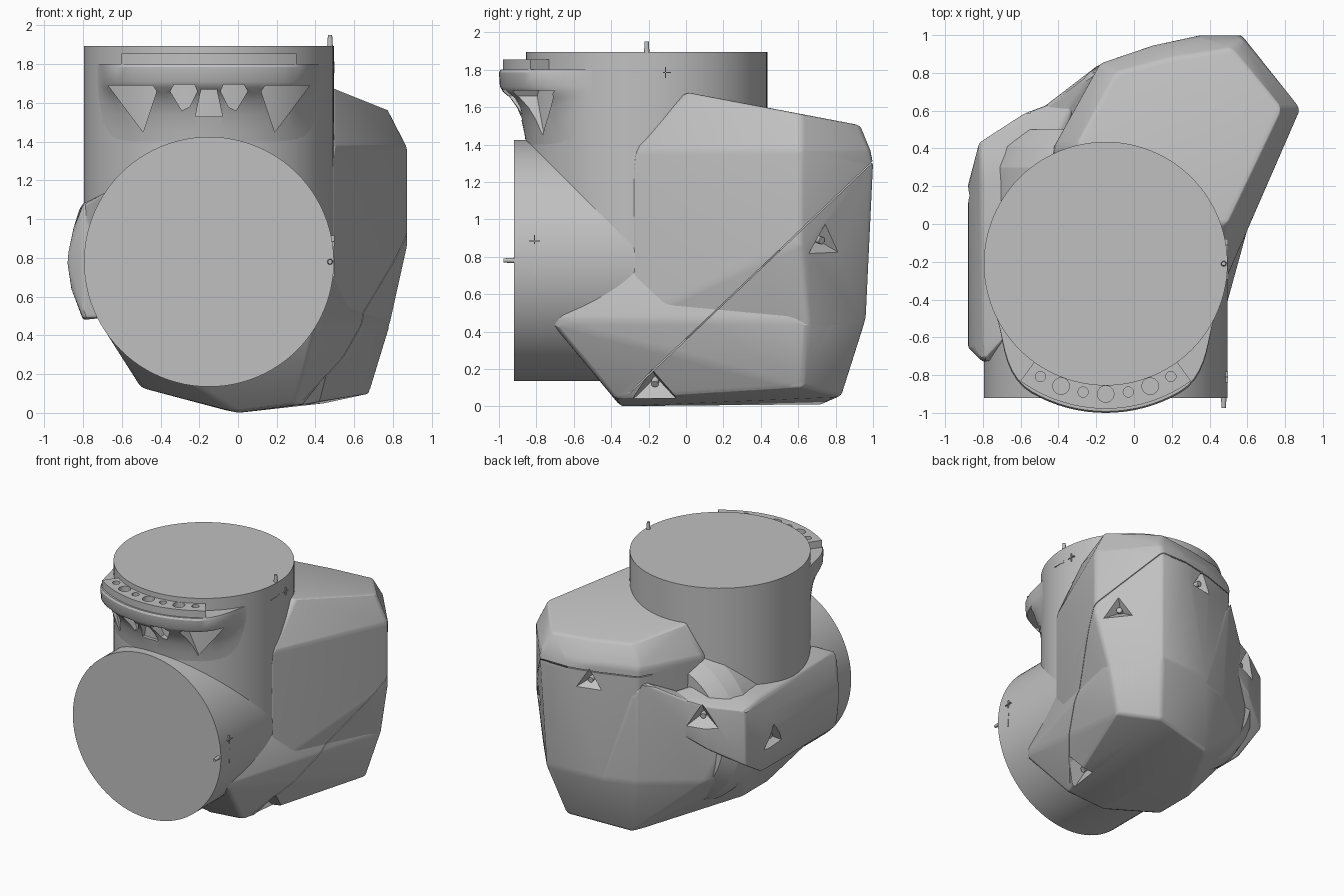
import bpy, bmesh
from math import sin, cos, pi, radians
from mathutils import Vector

if "Cube" in bpy.data.objects:
    bpy.data.objects.remove(bpy.data.objects["Cube"])

CX, CY, CZ, R = -0.15, -0.21, 0.78, 0.645   # shared joint centre and radius

grey = bpy.data.materials.new("plain_grey")
grey.use_nodes = True
grey.diffuse_color = (0.53, 0.53, 0.53, 1)
grey.node_tree.nodes["Principled BSDF"].inputs["Base Color"].default_value = (0.53, 0.53, 0.53, 1)


def finish(bm, name):
    bmesh.ops.recalc_face_normals(bm, faces=bm.faces)
    mesh = bpy.data.meshes.new(name)
    bm.to_mesh(mesh)
    bm.free()
    mesh.materials.append(grey)
    ob = bpy.data.objects.new(name, mesh)
    bpy.context.collection.objects.link(ob)
    return ob


def activate(ob):
    bpy.ops.object.select_all(action="DESELECT")
    ob.select_set(True)
    bpy.context.view_layer.objects.active = ob


def smooth(ob, angle=28):
    activate(ob)
    bpy.ops.object.shade_smooth_by_angle(angle=radians(angle))


def apply_mod(ob, kind, **settings):
    mod = ob.modifiers.new(kind.lower(), kind)
    for key, value in settings.items():
        setattr(mod, key, value)
    activate(ob)
    bpy.ops.object.modifier_apply(modifier=mod.name)


def add_cone(bm, a, b, r1, r2, n):
    a, b = Vector(a), Vector(b)
    mat = (b - a).to_track_quat("Z", "Y").to_matrix().to_4x4()
    mat.translation = (a + b) / 2
    bmesh.ops.create_cone(bm, cap_ends=True, segments=n, radius1=r1, radius2=r2,
                          depth=(b - a).length, matrix=mat)


def rod(name, a, b, r1, r2=None, n=96):
    bm = bmesh.new()
    add_cone(bm, a, b, r1, r1 if r2 is None else r2, n)
    ob = finish(bm, name)
    smooth(ob)
    return ob


def hull(name, points, bevel=0.025):
    bm = bmesh.new()
    verts = [bm.verts.new(p) for p in points]
    res = bmesh.ops.convex_hull(bm, input=verts)
    junk = {g for g in res["geom_interior"] + res["geom_unused"] if isinstance(g, bmesh.types.BMVert)}
    bmesh.ops.delete(bm, geom=list(junk), context="VERTS")
    bmesh.ops.dissolve_limit(bm, angle_limit=radians(2), verts=bm.verts, edges=bm.edges)
    ob = finish(bm, name)
    if bevel:
        apply_mod(ob, "BEVEL", width=bevel, segments=3, angle_limit=radians(12))
    return ob


def cut(ob, cutter):
    apply_mod(ob, "BOOLEAN", operation="DIFFERENCE", object=cutter, solver="EXACT")


# The two crossing joint barrels, the front one with a rounded rear shoulder
rod("upright_barrel", (CX, CY, 0.55), (CX, CY, 1.895), R)
rod("front_barrel", (CX, -0.92, CZ), (CX, 0.3, CZ), R)
rod("barrel_shoulder", (CX, 0.3, CZ), (CX, 0.41, CZ), R, 0.61)
rod("barrel_shoulder_end", (CX, 0.41, CZ), (CX, 0.5, CZ), 0.61, 0.52)

# Rear housing: sloped top, upright walls, tapered underside
top = [(x, y, 1.68 - 0.19 * y) for x, y in
       [(.49, 0), (.78, .61), (.52, .93), (.2, .88), (-.1, .8), (-.3, .42), (-.15, 0)]]
wall = [(x, y, 1.37) for x, y in
        [(.88, .61), (.57, .985), (.35, .985), (.1, .945), (-.18, .85), (-.43, .4), (-.3, 0),
         (.505, -.13), (.488, -.29)]]
middle = [(.88, .61, .87), (.57, 1.0, 1.3), (.35, 1.0, 1.3)]
crease = [(x, y, .46) for x, y in
          [(.79, .65), (.54, .96), (.1, .92), (-.15, .83), (.505, -.13), (.488, -.29)]]
base = [(.68, .62, .1), (.45, .83, .05), (-.05, .74, .01), (.3, -.38, .04),
        (0, -.35, 0), (-.5, -.3, .13), (-.5, 0, .13)]
housing = hull("rear_housing", top + wall + middle + crease + base)

# Lower shell wrapping under the front barrel
shell = hull("lower_shell", base + crease + [
    (.41, -.73, .46), (.49, -.2, .85), (-.71, -.73, .46), (-.71, .3, .46), (-.55, .54, .46),
    (-.18, .85, 1.28), (-.28, .71, 1.14), (-.52, .56, 1.0), (-.74, .42, .95), (-.78, 0, .8)])

# Side cover: shallow curved bulge running along the barrel
arc = [(-.8, 1.08), (-.85, .95), (-.875, .83), (-.88, .77), (-.86, .64), (-.8, .48)]
cover = hull("side_cover",
             [(x, y, z) for x, z in arc for y in (-.65, .2)]
             + [(-.8, -.73, 1.07), (-.8, -.73, .49), (-.82, .43, 1.05), (-.82, .43, .62),
                (-.58, .585, 1.08), (-.58, .585, .75), (-.3, .69, 1.14), (-.3, .69, .9),
                (-.6, -.7, .5), (-.5, .3, 1.17), (-.68, -.6, 1.14)], 0.02)

# Screw recesses along the shell joint: (position, outward direction)
recesses = [((.77, .745, .88), (.77, .63, -.2)), ((.36, -.17, .1), (.75, -.1, -.6)),
            ((.17, .965, 1.22), (-.2, 1, -.1)), ((-.55, .58, .98), (-.43, .9, -.1)),
            ((-.87, .15, .75), (-1, .1, -.1))]
bm = bmesh.new()
for i, (pos, out) in enumerate(recesses):
    p, d = Vector(pos), Vector(out).normalized()
    add_cone(bm, p - d * .08, p + d * .08, 0.015, 0.22, 3)
    rod("screw_%d" % i, p - d * .1, p - d * .03, 0.02, n=16)
cutter = finish(bm, "recess_cutter")
for part in (housing, shell, cover):
    cut(part, cutter)
bpy.data.objects.remove(cutter)

# Fine joint groove: diagonal on the +x side, level across the back
diagonal = hull("groove_cutter", [(x, y, 1.3 - .95 * (.99 - y) + dz)
                                  for x in (.34, 1.1) for y in (-.45, 1.1) for dz in (-.004, .004)], 0)
level = hull("groove_cutter", [(x, y, z) for x in (-.3, .5) for y in (.75, 1.1) for z in (1.3, 1.307)], 0)
for groove in (diagonal, level):
    for part in (housing, shell):
        cut(part, groove)
    bpy.data.objects.remove(groove)
for part in (housing, shell, cover):
    smooth(part, 20)


# Front flange: rings flare outward only around the front
def reach(angle, bump):
    a = abs(angle)
    lo, hi = radians(30), radians(66)
    k = 1 if a < lo else 0 if a > hi else (1 + cos(pi * (a - lo) / (hi - lo))) / 2
    return R - 0.003 + bump * k


def polar(angle, r, z):
    return (CX + r * sin(angle), CY - r * cos(angle), z)


N = 96
profile = [(1.38, 0), (1.46, .012), (1.54, .03), (1.6, .055), (1.65, .09), (1.68, .125),
           (1.71, .143), (1.785, .148), (1.8, .14)]
bm = bmesh.new()
rings = []
for z, bump in profile:
    angles = [2 * pi * i / N - pi for i in range(N)]
    rings.append([bm.verts.new(polar(a, reach(a, bump), z)) for a in angles])
for lower, upper in zip(rings, rings[1:]):
    for i in range(N):
        j = (i + 1) % N
        bm.faces.new((lower[i], lower[j], upper[j], upper[i]))
bm.faces.new(rings[0])
bm.faces.new(rings[-1])
flange = finish(bm, "front_flange")


# Pockets between the ribs below the flange
def pocket(outline):
    cutter = hull("pocket_cutter", [(CX + x, y, z) for x, z in outline for y in (-1.1, -.55)], 0)
    cut(flange, cutter)
    bpy.data.objects.remove(cutter)


pocket([(-.07, 1.53), (.07, 1.53), (.04, 1.67), (-.04, 1.67)])
for s in (-1, 1):
    pocket([(s * .1, 1.58), (s * .06, 1.66), (s * .075, 1.695), (s * .18, 1.695), (s * .2, 1.66), (s * .14, 1.56)])
    pocket([(s * .27, 1.66), (s * .29, 1.69), (s * .52, 1.69), (s * .34, 1.45)])

# Raised drilled plate on top of the flange
bm = bmesh.new()
angles = [radians(-36 + 3 * i) for i in range(25)]
outline = [polar(a, .768, 1.78) for a in angles] + [polar(a, .62, 1.78) for a in reversed(angles)]
face = bm.faces.new([bm.verts.new(p) for p in outline])
top_geom = bmesh.ops.extrude_face_region(bm, geom=[face])["geom"]
bmesh.ops.translate(bm, vec=(0, 0, .075), verts=[g for g in top_geom if isinstance(g, bmesh.types.BMVert)])
plate = finish(bm, "drilled_plate")
bm = bmesh.new()
for i in range(-3, 4):
    a, r = radians(i * 10), (.027 if i % 2 else .044)
    add_cone(bm, polar(a, .69, 1.76), polar(a, .69, 1.91), r, r, 24)
drill = finish(bm, "drill_cutter")
for part in (plate, flange):
    cut(part, drill)
    smooth(part)
bpy.data.objects.remove(drill)

# Alignment pins on both joint faces
rod("top_pin", (.475, -.21, 1.87), (.475, -.21, 1.95), .016, .011, 16)
rod("front_pin", (.475, -.9, CZ), (.475, -.975, CZ), .016, .011, 16)


# Thin raised plus and arrow marks beside the pins
def bar(name, y, z, half_y, half_z):
    hull(name, [(x, y + a * half_y, z + b * half_z)
                for x in (.48, .497) for a in (-1, 1) for b in (-1, 1)], 0)


for label, y, z, dy, dz in [("top", -.11, 1.785, 1, 0), ("front", -.81, .885, 0, 1)]:
    bar(label + "_plus_across", y, z, .03, .003)
    bar(label + "_plus_upright", y, z, .003, .03)
    bar(label + "_arrow_shaft", y - .13 * dy, z - .13 * dz, .003 + .05 * dy, .003 + .05 * dz)
    bar(label + "_arrow_head", y - .09 * dy, z - .09 * dz, .01, .01)
